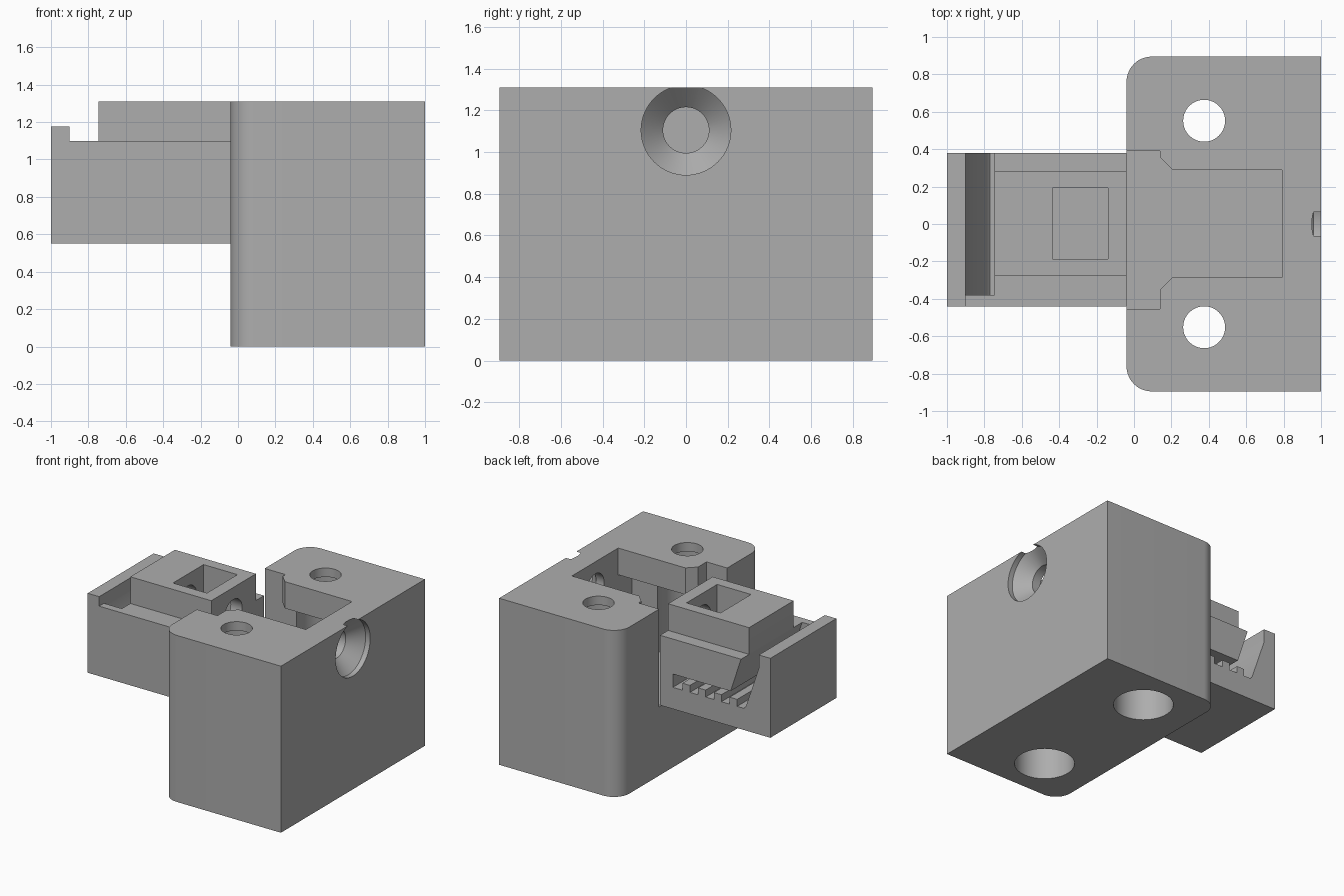
import bpy, bmesh, math
from mathutils import Vector

cube = bpy.data.objects.get("Cube")
if cube:
    bpy.data.objects.remove(cube, do_unlink=True)

grey = bpy.data.materials.new("plain grey")
grey.use_nodes = True
COLOUR = (0.42, 0.42, 0.42, 1)
grey.diffuse_color = COLOUR
grey.node_tree.nodes["Principled BSDF"].inputs["Base Color"].default_value = COLOUR


def finish(name, bm):
    bmesh.ops.recalc_face_normals(bm, faces=bm.faces)
    mesh = bpy.data.meshes.new(name)
    bm.to_mesh(mesh)
    bm.free()
    mesh.materials.append(grey)
    obj = bpy.data.objects.new(name, mesh)
    bpy.context.collection.objects.link(obj)
    return obj


def prism(name, outline, axis, lo, hi):
    """Extrude a flat outline along y or z."""
    bm = bmesh.new()
    place = (lambda a, b: (a, lo, b)) if axis == "y" else (lambda a, b: (a, b, lo))
    face = bm.faces.new([bm.verts.new(place(a, b)) for a, b in outline])
    grown = bmesh.ops.extrude_face_region(bm, geom=[face])["geom"]
    step = Vector((0, hi - lo, 0)) if axis == "y" else Vector((0, 0, hi - lo))
    bmesh.ops.translate(bm, vec=step, verts=[g for g in grown if isinstance(g, bmesh.types.BMVert)])
    return finish(name, bm)


def box(name, x0, x1, y0, y1, z0, z1):
    return prism(name, [(x0, y0), (x1, y0), (x1, y1), (x0, y1)], "z", z0, z1)


def turned(name, steps, axis, u, v, sides=64):
    """Solid of revolution from (position, radius) steps along x or z."""
    bm = bmesh.new()
    rings = []
    for pos, r in steps:
        ring = []
        for i in range(sides):
            a = math.tau * i / sides
            p, q = u + r * math.cos(a), v + r * math.sin(a)
            ring.append(bm.verts.new((pos, p, q) if axis == "x" else (p, q, pos)))
        rings.append(ring)
    for low, high in zip(rings, rings[1:]):
        for i in range(sides):
            j = (i + 1) % sides
            bm.faces.new((low[i], low[j], high[j], high[i]))
    bm.faces.new(rings[0])
    bm.faces.new(rings[-1])
    return finish(name, bm)


def combine(obj, others, operation):
    """Apply booleans in order and remove the helper solids."""
    for other in others:
        other.hide_render = True
        mod = obj.modifiers.new("shape", "BOOLEAN")
        mod.operation, mod.solver, mod.object = operation, "EXACT", other
        bpy.context.view_layer.update()
        result = bpy.data.meshes.new_from_object(
            obj.evaluated_get(bpy.context.evaluated_depsgraph_get()))
        obj.modifiers.clear()
        obj.data = result
        bpy.data.objects.remove(other, do_unlink=True)


def shade(obj):
    bpy.ops.object.select_all(action="DESELECT")
    obj.select_set(True)
    bpy.context.view_layer.objects.active = obj
    bpy.ops.object.shade_smooth_by_angle(angle=math.radians(30))


FACE, TOP, SHELF, SCREW_Z = -0.04, 1.31, 1.10, 1.105

# Housing block with two rounded upright edges
R = 0.135
arc = [math.radians(90 * i / 12) for i in range(13)]
outline = [(1, -0.895), (1, 0.895)]
outline += [(FACE + R - R * math.sin(a), 0.895 - R + R * math.cos(a)) for a in arc]
outline += [(FACE + R - R * math.cos(a), -0.895 + R - R * math.sin(a)) for a in arc]
housing = prism("housing_block", outline, "z", 0, TOP)

# T-shaped slot: stepped top opening and a wider cavity below
slot = [(-0.2, -0.455), (0.14, -0.455), (0.14, -0.35), (0.205, -0.285), (0.79, -0.285),
        (0.79, 0.29), (0.205, 0.29), (0.14, 0.355), (0.14, 0.39), (-0.2, 0.39)]
cuts = [prism("slot_opening", slot, "z", 0.54, 1.5),
        box("slot_cavity", -0.3, 0.79, -0.455, 0.39, 0.54, SHELF)]

# Mounting holes, widened from below for the screw heads
for side in (-1, 1):
    cuts.append(turned("mounting_hole",
                       [(-0.1, 0.215), (1.24, 0.215), (1.24, 0.112), (1.5, 0.112)],
                       "z", 0.375, side * 0.552))

# Countersunk adjusting screw hole
cuts.append(turned("adjuster_hole",
                   [(0.6, 0.11), (0.86, 0.11), (0.96, 0.215), (1.1, 0.215)],
                   "x", 0, SCREW_Z))
combine(housing, cuts, "DIFFERENCE")
shade(housing)

# Slider: base with an end lip, plus the narrower raised guide
side_profile = [(-1, 0.55), (FACE, 0.55), (FACE, SHELF), (-0.9, SHELF), (-0.9, 1.175), (-1, 1.175)]
slider = prism("belt_slider", side_profile, "y", -0.44, 0.38)
combine(slider, [box("raised_guide", -0.745, FACE, -0.275, 0.28, 0.95, TOP)], "UNION")

# Belt channel: slanted mouth and a toothed floor, open on one side
VALLEY, CREST, PITCH = 0.72, 0.775, 0.137
channel = [(-0.778, 1.2), (-0.654, 0.825), (-0.152, 0.825), (-0.152, VALLEY)]
for i in range(4):
    x = -0.235 - PITCH * i
    channel += [(x, VALLEY), (x, CREST), (x - 0.065, CREST), (x - 0.065, VALLEY)]
channel += [(-0.77, VALLEY), (-0.788, 0.74), (-0.9, 1.07), (-0.9, 1.2)]

# Nut pocket and screw bore
combine(slider, [
    prism("belt_channel", channel, "y", -0.38, 0.6),
    box("nut_pocket", -0.435, -0.14, -0.187, 0.193, 0.91, 1.5),
    turned("screw_bore", [(-0.6, 0.11), (0.1, 0.11)], "x", 0, SCREW_Z),
], "DIFFERENCE")
shade(slider)
